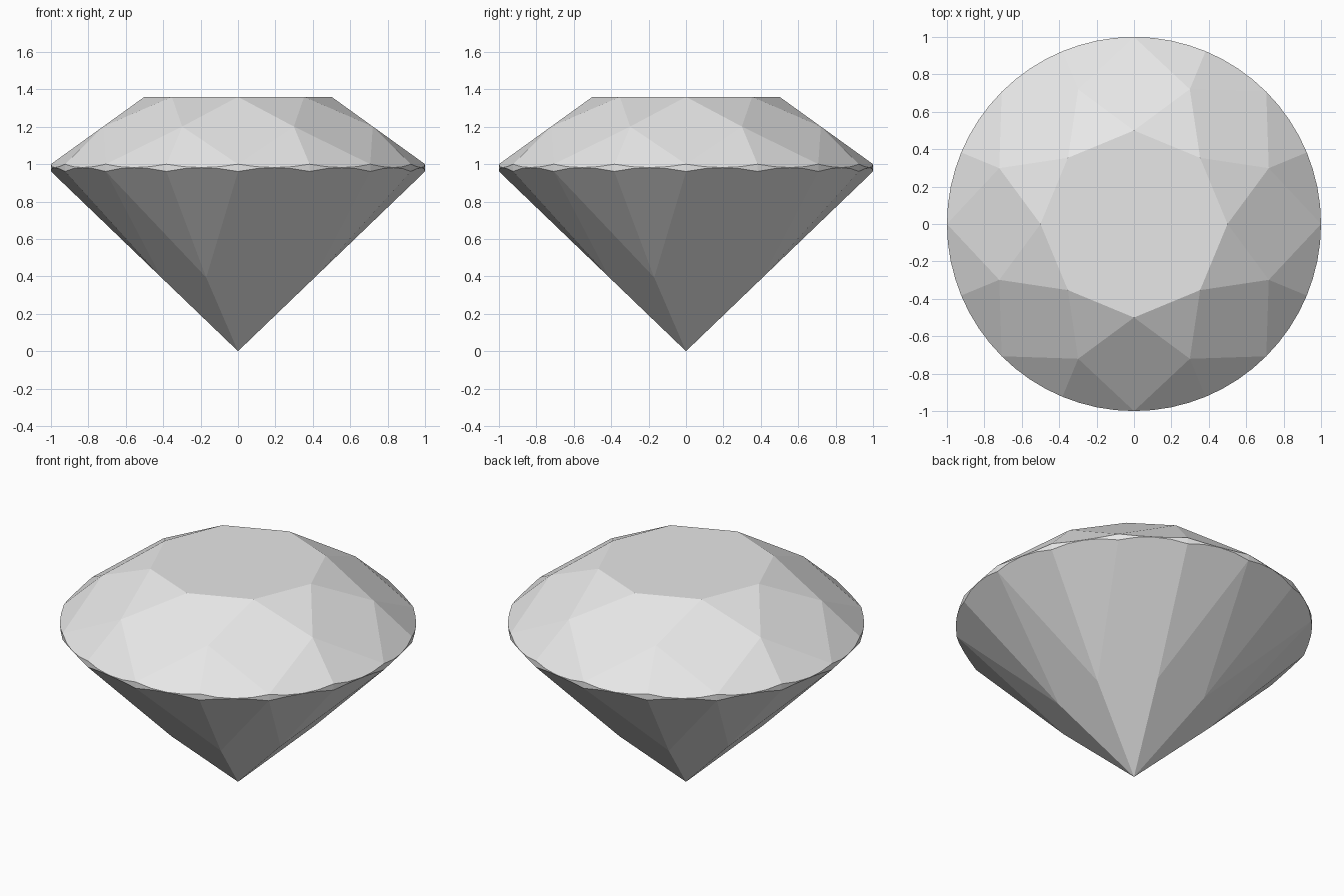
import bpy
import bmesh
from math import sin, cos, pi

if "Cube" in bpy.data.objects:
    bpy.data.objects.remove(bpy.data.objects["Cube"], do_unlink=True)

SIDES = 8                  # main facets around the stone
STEPS = 4                  # girdle segments per half facet
RING = SIDES * 2 * STEPS
SECTOR = 2 * pi / SIDES
HALF = SECTOR / 2

TABLE_R, TABLE_Z = 0.5, 1.36
RIM_TOP, RIM_LOW = 1.0, 0.961
STAR_R, LOWER_R = 0.78, 0.444

# Heights that keep the crown and pavilion kites flat
STAR_Z = RIM_TOP + (TABLE_Z - RIM_TOP) * (1 - STAR_R * cos(HALF)) / (1 - TABLE_R)
LOWER_Z = RIM_LOW * LOWER_R * cos(HALF)

bm = bmesh.new()


def point(radius, angle, z):
    return bm.verts.new((radius * cos(angle), radius * sin(angle), z))


def rim(corner_z, tip_r, tip_z):
    """Scalloped edge where the half facets meet the round girdle."""
    mid = cos(HALF / 2)
    slope = (tip_z - corner_z) / (mid * (1 - tip_r))
    verts = []
    for i in range(RING):
        offset = (i % STEPS) / STEPS * HALF - HALF / 2
        z = corner_z - slope * (cos(offset) - mid)
        verts.append(point(1, i * HALF / STEPS, z))
    return verts


def half_facets(tip, ring, k):
    """Two facets from a tip down to the girdle, one on each side."""
    for h in (0, 1):
        start = (2 * k + h) * STEPS
        bm.faces.new([tip] + [ring[(start + j) % RING] for j in range(STEPS + 1)])


table = [point(TABLE_R, k * SECTOR, TABLE_Z) for k in range(SIDES)]
star = [point(STAR_R, k * SECTOR + HALF, STAR_Z) for k in range(SIDES)]
lower = [point(LOWER_R, k * SECTOR + HALF, LOWER_Z) for k in range(SIDES)]
upper_rim = rim(RIM_TOP, STAR_R, STAR_Z)
lower_rim = rim(RIM_LOW, LOWER_R, LOWER_Z)
culet = point(0, 0, 0)

# Crown and pavilion facets
bm.faces.new(table)
for k in range(SIDES):
    corner = 2 * k * STEPS
    bm.faces.new((table[k], star[k - 1], upper_rim[corner], star[k]))
    bm.faces.new((table[k], star[k], table[(k + 1) % SIDES]))
    half_facets(star[k], upper_rim, k)
    bm.faces.new((culet, lower[k], lower_rim[corner], lower[k - 1]))
    half_facets(lower[k], lower_rim, k)

# Girdle band
for i in range(RING):
    bm.faces.new((lower_rim[i - 1], lower_rim[i], upper_rim[i], upper_rim[i - 1]))

bmesh.ops.recalc_face_normals(bm, faces=bm.faces[:])
mesh = bpy.data.meshes.new("cut_gem")
bm.to_mesh(mesh)
bm.free()

# Pale grey stone
stone = bpy.data.materials.new("pale_grey")
stone.use_nodes = True
colour = (0.8, 0.8, 0.8, 1)
stone.diffuse_color = colour
stone.node_tree.nodes["Principled BSDF"].inputs["Base Color"].default_value = colour
mesh.materials.append(stone)

gem = bpy.data.objects.new("cut_gem", mesh)
bpy.context.scene.collection.objects.link(gem)
